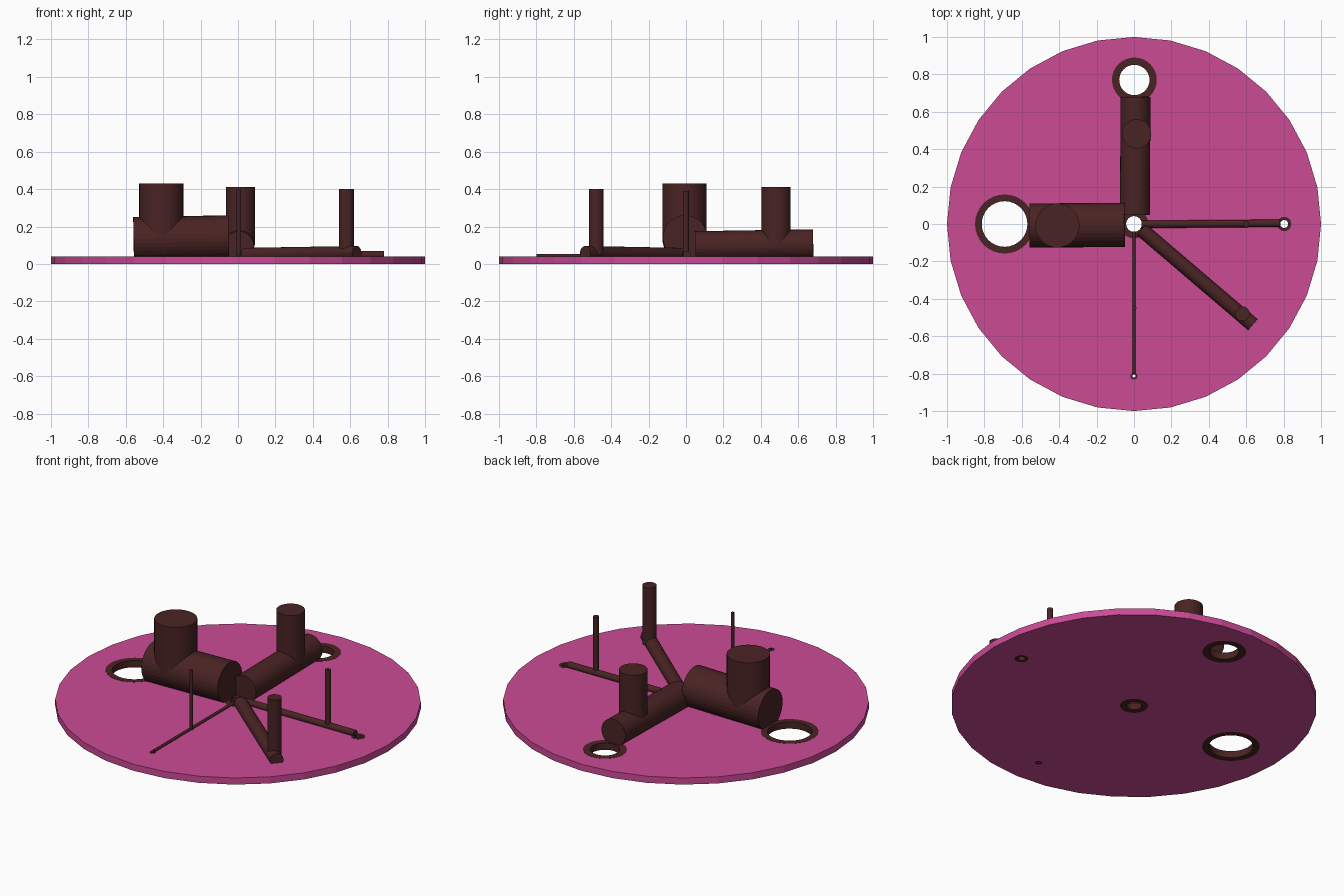
import bpy
from mathutils import Vector

if "Cube" in bpy.data.objects:
    bpy.data.objects.remove(bpy.data.objects["Cube"])


def material(name, rgb):
    m = bpy.data.materials.new(name)
    m.diffuse_color = (*rgb, 1)
    m.use_nodes = True
    m.node_tree.nodes["Principled BSDF"].inputs["Base Color"].default_value = m.diffuse_color
    return m


PINK = material("pink", (0.60, 0.07, 0.30))
BROWN = material("dark brown", (0.068, 0.017, 0.017))


def rod(name, start, end, radius, mat=BROWN, sides=32):
    """Cylinder running between two points."""
    a, b = Vector(start), Vector(end)
    bpy.ops.mesh.primitive_cylinder_add(vertices=sides, radius=radius, depth=(b - a).length,
                                        location=(a + b) / 2)
    ob = bpy.context.object
    ob.rotation_euler = (b - a).to_track_quat('Z', 'Y').to_euler()
    ob.name = name
    ob.data.materials.append(mat)
    return ob


def cut(ob, x, y, radius):
    """Round hole straight through an object."""
    cutter = rod("cutter", (x, y, -0.1), (x, y, 0.2), radius, ob.data.materials[0])
    mod = ob.modifiers.new("hole", 'BOOLEAN')
    mod.operation, mod.solver, mod.object = 'DIFFERENCE', 'EXACT', cutter
    bpy.context.view_layer.objects.active = ob
    bpy.ops.object.modifier_apply(modifier=mod.name)
    bpy.data.objects.remove(cutter, do_unlink=True)


# Base disc with ring-lined holes: x, y, outer radius, inner radius
disc = rod("base_disc", (0, 0, 0), (0, 0, 0.04), 1.0, PINK)
rings = {
    "centre": (0.0, 0.0, 0.077, 0.042),
    "left": (-0.692, 0.0, 0.158, 0.122),
    "back": (0.002, 0.77, 0.120, 0.081),
    "right": (0.803, 0.0, 0.038, 0.021),
    "front": (0.0, -0.813, 0.019, 0.009),
}
for name, (x, y, outer, inner) in rings.items():
    cut(disc, x, y, outer)
    ring = rod(name + "_ring", (x, y, 0), (x, y, 0.041), outer)
    cut(ring, x, y, inner)

# Lying pipes with a standing post each:
# pipe start, pipe end, pipe radius, post x, post y, post base, post top, post radius
arms = {
    "left": ((-0.05, -0.005, 0.142), (-0.558, -0.008, 0.133), 0.118, -0.41, -0.008, 0.14, 0.43, 0.118),
    "back": ((0.005, 0.05, 0.095), (0.008, 0.68, 0.105), 0.08, 0.014, 0.482, 0.10, 0.41, 0.078),
    "right": ((0.04, -0.002, 0.05), (0.78, 0.004, 0.05), 0.02, 0.6, 0.0, 0.04, 0.39, 0.016),
    "front": ((0.0, -0.04, 0.043), (0.0, -0.80, 0.043), 0.009, 0.003, -0.45, 0.04, 0.40, 0.010),
    "diagonal": ((0.04, -0.03, 0.048), (0.635, -0.538, 0.058), 0.038, 0.58, -0.48, 0.05, 0.40, 0.039),
}
for name, (a, b, r, x, y, z0, z1, pr) in arms.items():
    rod(name + "_pipe", a, b, r)
    rod(name + "_post", (x, y, z0), (x, y, z1), pr)
